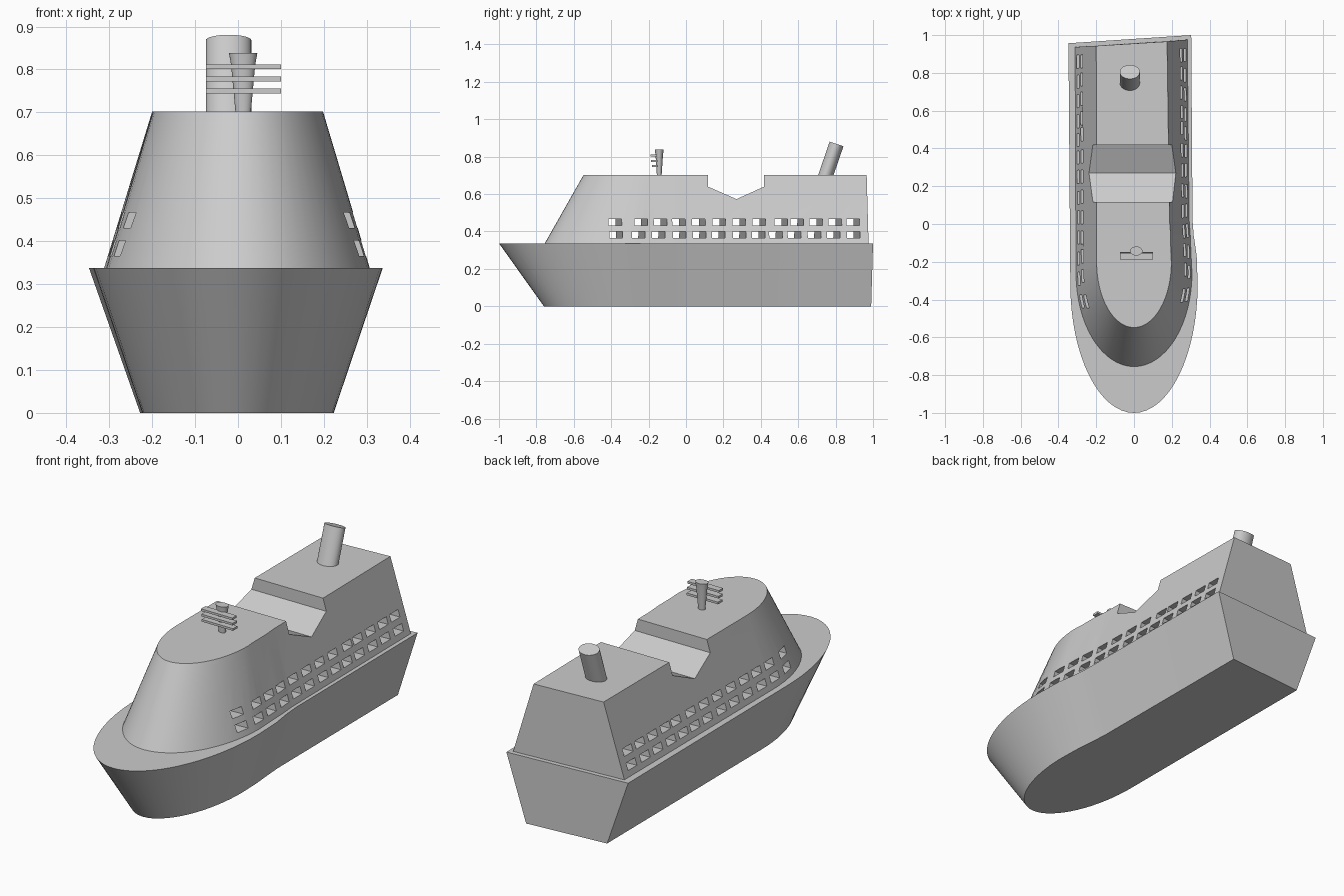
import bpy, bmesh, math
from mathutils import Matrix, Vector

if "Cube" in bpy.data.objects:
    bpy.data.objects.remove(bpy.data.objects["Cube"])

SKEW = 0.062  # the whole ship is cut slightly askew at the stern


def make_object(name, bm):
    bmesh.ops.recalc_face_normals(bm, faces=bm.faces)
    mesh = bpy.data.meshes.new(name)
    bm.to_mesh(mesh)
    bm.free()
    obj = bpy.data.objects.new(name, mesh)
    bpy.context.collection.objects.link(obj)
    return obj


def smooth(obj):
    bpy.ops.object.select_all(action='DESELECT')
    obj.select_set(True)
    bpy.context.view_layer.objects.active = obj
    bpy.ops.object.shade_smooth_by_angle(angle=math.radians(30))


def outline(rx, cy, bow, side, right, left, n=32):
    """Half-ellipse bow, slightly pinched right side, slanted stern."""
    pts = []
    for i in range(n + 1):
        a = math.pi * i / n
        pts.append((-rx * math.cos(a), cy - (cy - bow) * math.sin(a)))
    pts += [(rx * 0.985, -0.17), (side + 0.006, -0.06), (side, 0.02), right, left]
    return pts


def loft(name, low, z0, high, z1):
    bm = bmesh.new()
    a = [bm.verts.new((x, y, z0)) for x, y in low]
    b = [bm.verts.new((x, y, z1)) for x, y in high]
    n = len(a)
    for i in range(n):
        j = (i + 1) % n
        bm.faces.new((a[i], a[j], b[j], b[i]))
    bm.faces.new(a[::-1])
    bm.faces.new(b)
    return make_object(name, bm)


def add_box(bm, center, size, shear=0.0):
    m = Matrix.Translation(center) @ Matrix.Diagonal((*size, 1))
    verts = bmesh.ops.create_cube(bm, size=1, matrix=m)['verts']
    for v in verts:
        v.co.y += shear * v.co.x


def cut(obj, cutter):
    cutter.hide_render = True
    mod = obj.modifiers.new("cut", 'BOOLEAN')
    mod.operation = 'DIFFERENCE'
    mod.solver = 'EXACT'
    mod.object = cutter
    bpy.context.view_layer.objects.active = obj
    bpy.ops.object.modifier_apply(modifier=mod.name)
    bpy.data.objects.remove(cutter)


# Hull
hull = loft("hull",
            outline(0.223, -0.28, -0.76, 0.205, (0.20, 0.99), (-0.228, 0.955)), 0,
            outline(0.337, -0.32, -1.0, 0.31, (0.303, 1.0), (-0.347, 0.957)), 0.337)
smooth(hull)

# Superstructure
cabin = loft("superstructure",
             outline(0.307, -0.26, -0.755, 0.292, (0.282, 0.976), (-0.312, 0.937)), 0.337,
             outline(0.198, -0.20, -0.548, 0.188, (0.175, 0.966), (-0.20, 0.943)), 0.702)

# Window tunnels through both sides
rows = {
    0.383: (-.374, -.254, -.147, -.035, .072, .174, .286, .388, .481, .58, .687, .789, .896),
    0.449: (-.377, -.24, -.136, -.037, .07, .179, .286, .393, .51, .595, .698, .80, .896),
}
bm = bmesh.new()
for z, ys in rows.items():
    for y in ys:
        add_box(bm, (0, y - SKEW * 0.29, z), (0.9, 0.07, 0.036), SKEW)
cut(cabin, make_object("window_cutter", bm))

# Mid-deck notch with V-shaped floor
profile = [(0.117, 0.8), (0.117, 0.64), (0.27, 0.573), (0.418, 0.64), (0.418, 0.8)]
bm = bmesh.new()
ends = [[bm.verts.new((x, y, z)) for y, z in profile] for x in (-0.5, 0.5)]
for i in range(5):
    j = (i + 1) % 5
    bm.faces.new((ends[0][i], ends[0][j], ends[1][j], ends[1][i]))
bm.faces.new(ends[0])
bm.faces.new(ends[1])
cut(cabin, make_object("notch_cutter", bm))
smooth(cabin)

# Funnel: oval, raked aft
bm = bmesh.new()
m = (Matrix.Translation((-0.022, 0.805, 0.868)) @ Matrix.Rotation(math.radians(-19), 4, 'X')
     @ Matrix.Diagonal((0.053, 0.039, 1, 1)) @ Matrix.Translation((0, 0, -0.1)))
bmesh.ops.create_cone(bm, cap_ends=True, segments=32, radius1=1, radius2=1, depth=0.2, matrix=m)
smooth(make_object("funnel", bm))

# Radar mast: flared oval post
bm = bmesh.new()
rings = [(0.69, 0.017, 0.012), (0.81, 0.028, 0.020), (0.838, 0.033, 0.024)]
loops = []
for z, rx, ry in rings:
    loops.append([bm.verts.new((0.012 + rx * math.cos(math.tau * i / 24),
                                -0.143 + ry * math.sin(math.tau * i / 24), z)) for i in range(24)])
for a, b in zip(loops, loops[1:]):
    for i in range(24):
        j = (i + 1) % 24
        bm.faces.new((a[i], a[j], b[j], b[i]))
bm.faces.new(loops[0][::-1])
bm.faces.new(loops[-1])
smooth(make_object("radar_mast", bm))

# Radar bars
for k, z in enumerate((0.75, 0.778, 0.806)):
    bm = bmesh.new()
    add_box(bm, (0.013, -0.166 - 0.003 * k, z), (0.175, 0.034, 0.011))
    make_object(f"radar_bar_{k + 1}", bm)
